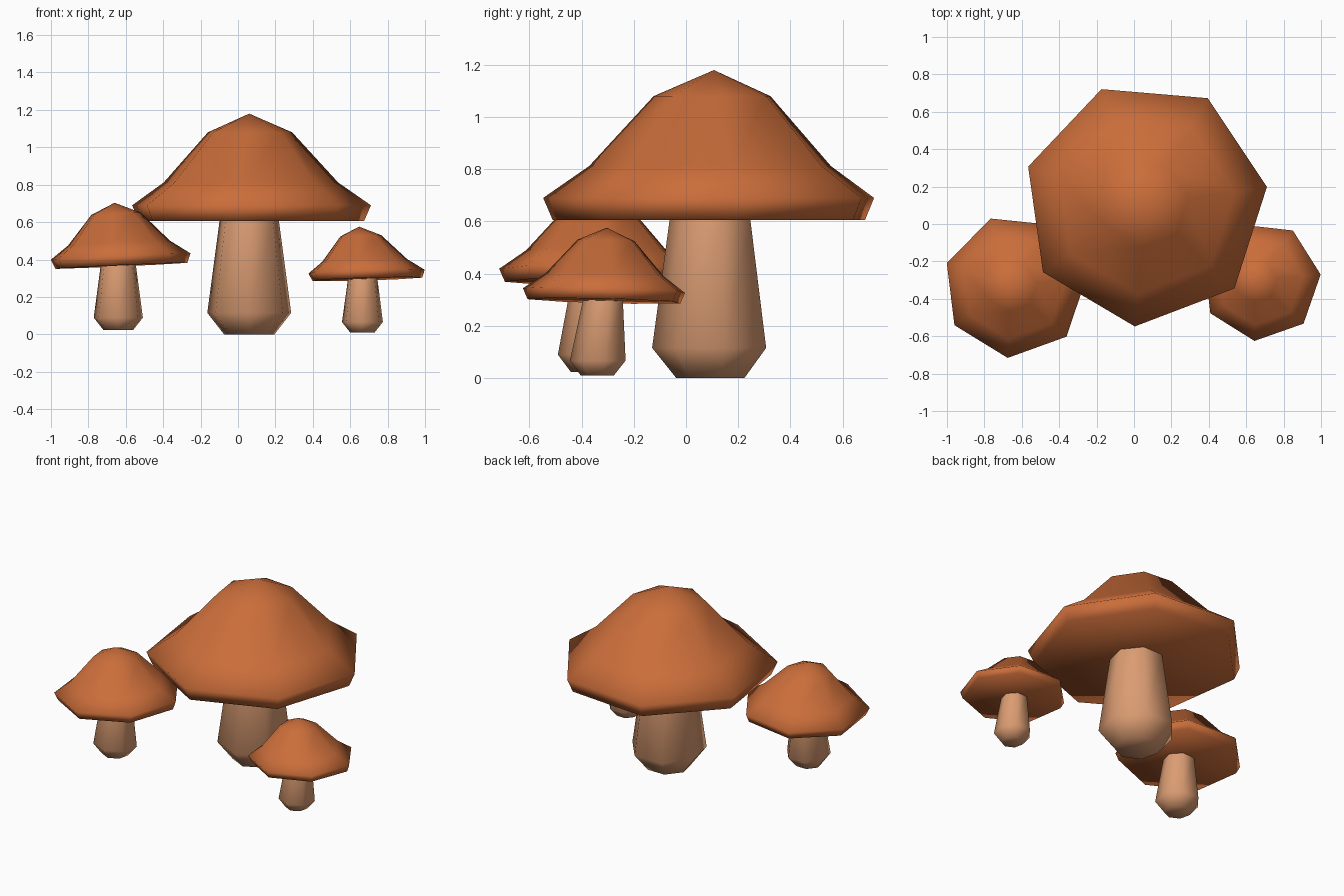
import bpy, bmesh
from math import cos, sin, radians, tau

if "Cube" in bpy.data.objects:
    bpy.data.objects.remove(bpy.data.objects["Cube"])

SIDES = 7
# (radius, height) profiles of the large mushroom; the others are scaled copies
CAP = [(0.62, 0.605), (0.657, 0.69), (0.48, 0.812), (0.232, 1.08), (0.0, 1.18)]
STEM = [(0.138, 0.0), (0.23, 0.115), (0.163, 0.605), (0.155, 0.66)]


def material(name, rgb):
    m = bpy.data.materials.new(name)
    m.diffuse_color = (*rgb, 1.0)
    m.use_nodes = True
    m.node_tree.nodes["Principled BSDF"].inputs["Base Color"].default_value = m.diffuse_color
    return m


CAP_MAT = material("burnt_orange", (0.59, 0.153, 0.042))
STEM_MAT = material("pale_tan", (0.71, 0.335, 0.17))


def lathe(name, profile, scale, phase, start, end, lift, slope, mat):
    """Seven-sided lathe whose axis runs from start to end and whose rings tilt by slope."""
    bm = bmesh.new()
    z0, z1 = profile[0][1], profile[-1][1]
    rings = []
    for r, z in profile:
        t = (z - z0) / (z1 - z0)
        cx = start[0] + (end[0] - start[0]) * t
        cy = start[1] + (end[1] - start[1]) * t
        ring = []
        for i in range(SIDES if r else 1):
            a = radians(phase) + tau * i / SIDES
            dx, dy = r * scale * cos(a), r * scale * sin(a)
            height = z * scale + lift + slope[0] * dx + slope[1] * dy
            ring.append(bm.verts.new((cx + dx, cy + dy, height)))
        rings.append(ring)
    for low, high in zip(rings, rings[1:]):
        for i in range(SIDES):
            j = (i + 1) % SIDES
            if len(high) == 1:
                bm.faces.new((low[i], low[j], high[0]))
            else:
                bm.faces.new((low[i], low[j], high[j], high[i]))
    bm.faces.new(rings[0][::-1])
    if len(rings[-1]) > 1:
        bm.faces.new(rings[-1])
    for f in bm.faces:
        f.smooth = True
    mesh = bpy.data.meshes.new(name)
    bm.to_mesh(mesh)
    bm.free()
    mesh.materials.append(mat)
    bpy.context.collection.objects.link(bpy.data.objects.new(name, mesh))


# name, scale, lift, cap phase, stem base, stem top, cap rim centre, cap apex, cap slope
MUSHROOMS = [
    ("large", 1.0, 0.0, 8, (0.06, 0.1), (0.06, 0.1), (0.06, 0.107), (0.06, 0.107), (0, 0)),
    ("left", 0.586, 0.012, 7, (-0.64, -0.36), (-0.64, -0.34), (-0.632, -0.333),
     (-0.66, -0.333), (0.045, -0.01)),
    ("right", 0.488, 0.0, 6.5, (0.665, -0.337), (0.667, -0.312), (0.685, -0.307),
     (0.647, -0.303), (0.03, -0.025)),
]
for name, s, lift, phase, base, top, rim, apex, slope in MUSHROOMS:
    stem_lift = lift + (0.01 if s < 1 else 0)
    lathe(name + "_stem", STEM, s, -90, base, top, stem_lift, (0, 0), STEM_MAT)
    lathe(name + "_cap", CAP, s, phase, rim, apex, lift, slope, CAP_MAT)
